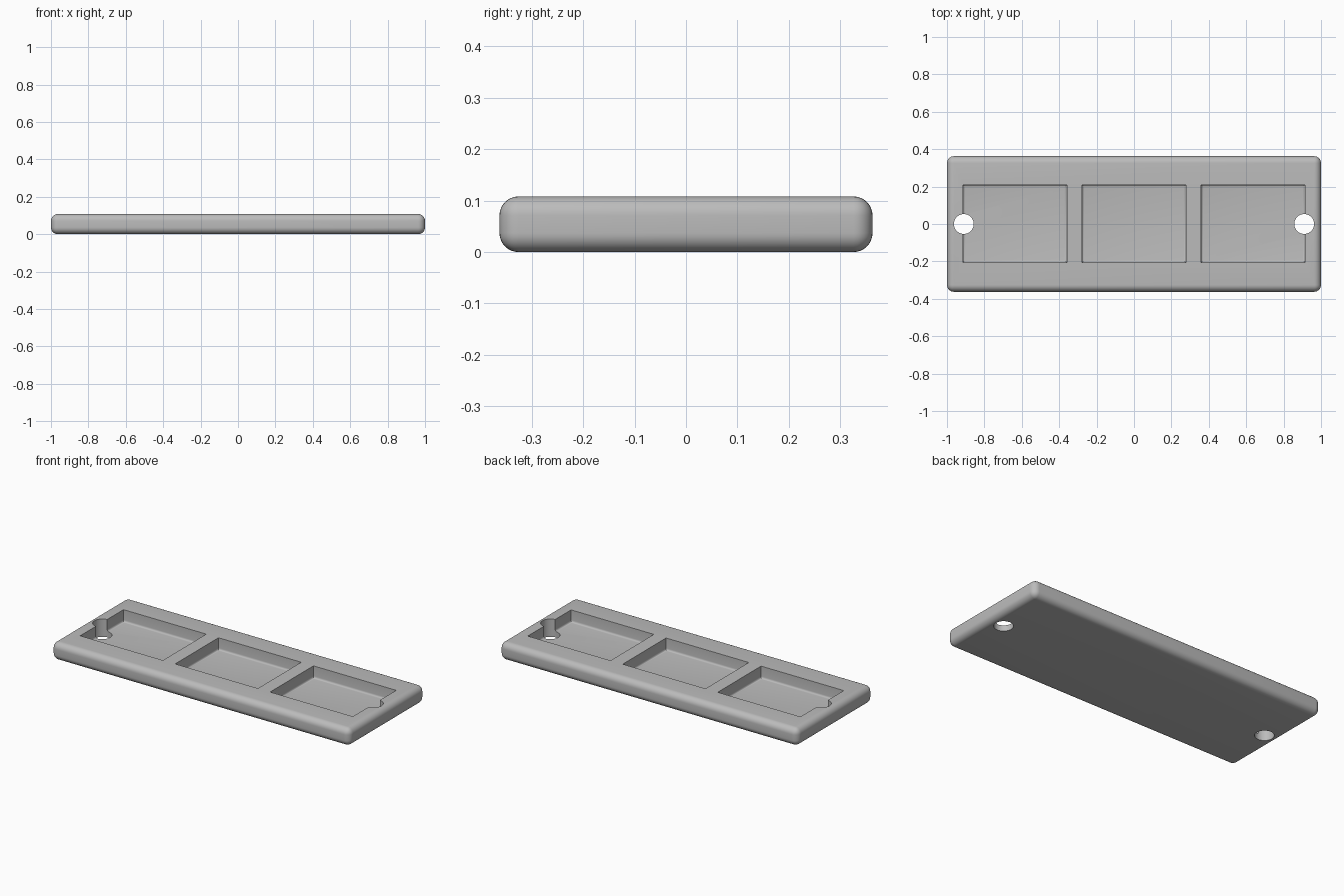
import bpy
import bmesh

old = bpy.data.objects.get("Cube")
if old:
    bpy.data.objects.remove(old, do_unlink=True)

LENGTH, WIDTH, HEIGHT = 2.0, 0.725, 0.108
FLOOR = 0.035

grey = bpy.data.materials.new("light_grey")
grey.use_nodes = True
colour = (0.5, 0.5, 0.5, 1)
grey.diffuse_color = colour
grey.node_tree.nodes["Principled BSDF"].inputs["Base Color"].default_value = colour


def box(name, size, centre, radius, segments, pick=lambda edge: True):
    """Box with the picked edges rounded."""
    bm = bmesh.new()
    bmesh.ops.create_cube(bm, size=1)
    bmesh.ops.scale(bm, vec=size, verts=bm.verts)
    bmesh.ops.translate(bm, vec=centre, verts=bm.verts)
    bmesh.ops.bevel(bm, geom=[e for e in bm.edges if pick(e)], offset=radius,
                    segments=segments, profile=0.5, affect='EDGES')
    mesh = bpy.data.meshes.new(name)
    bm.to_mesh(mesh)
    bm.free()
    mesh.materials.append(grey)
    obj = bpy.data.objects.new(name, mesh)
    bpy.context.collection.objects.link(obj)
    return obj


def cut(target, cutter):
    cutter.hide_render = True
    mod = target.modifiers.new("cut", 'BOOLEAN')
    mod.operation = 'DIFFERENCE'
    mod.solver = 'EXACT'
    mod.object = cutter
    bpy.context.view_layer.objects.active = target
    bpy.ops.object.modifier_apply(modifier=mod.name)
    bpy.data.objects.remove(cutter, do_unlink=True)


# Rounded slab
tray = box("tray", (LENGTH, WIDTH, HEIGHT), (0, 0, HEIGHT / 2), 0.037, 8)

# Three square pockets with softened floor edges
for x in (-0.637, 0, 0.637):
    pocket = box("pocket_cutter", (0.555, 0.415, 0.2), (x, 0.002, FLOOR + 0.1), 0.012, 4,
                 lambda e: all(v.co.z < FLOOR + 0.01 for v in e.verts))
    cut(tray, pocket)

# Round through holes on the outer pocket walls
for x in (-0.91, 0.91):
    bpy.ops.mesh.primitive_cylinder_add(vertices=48, radius=0.053, depth=0.4, location=(x, 0, 0.05))
    hole = bpy.context.object
    hole.data.materials.append(grey)
    cut(tray, hole)

bpy.ops.object.select_all(action='DESELECT')
tray.select_set(True)
bpy.context.view_layer.objects.active = tray
bpy.ops.object.shade_smooth_by_angle(angle=0.6)
